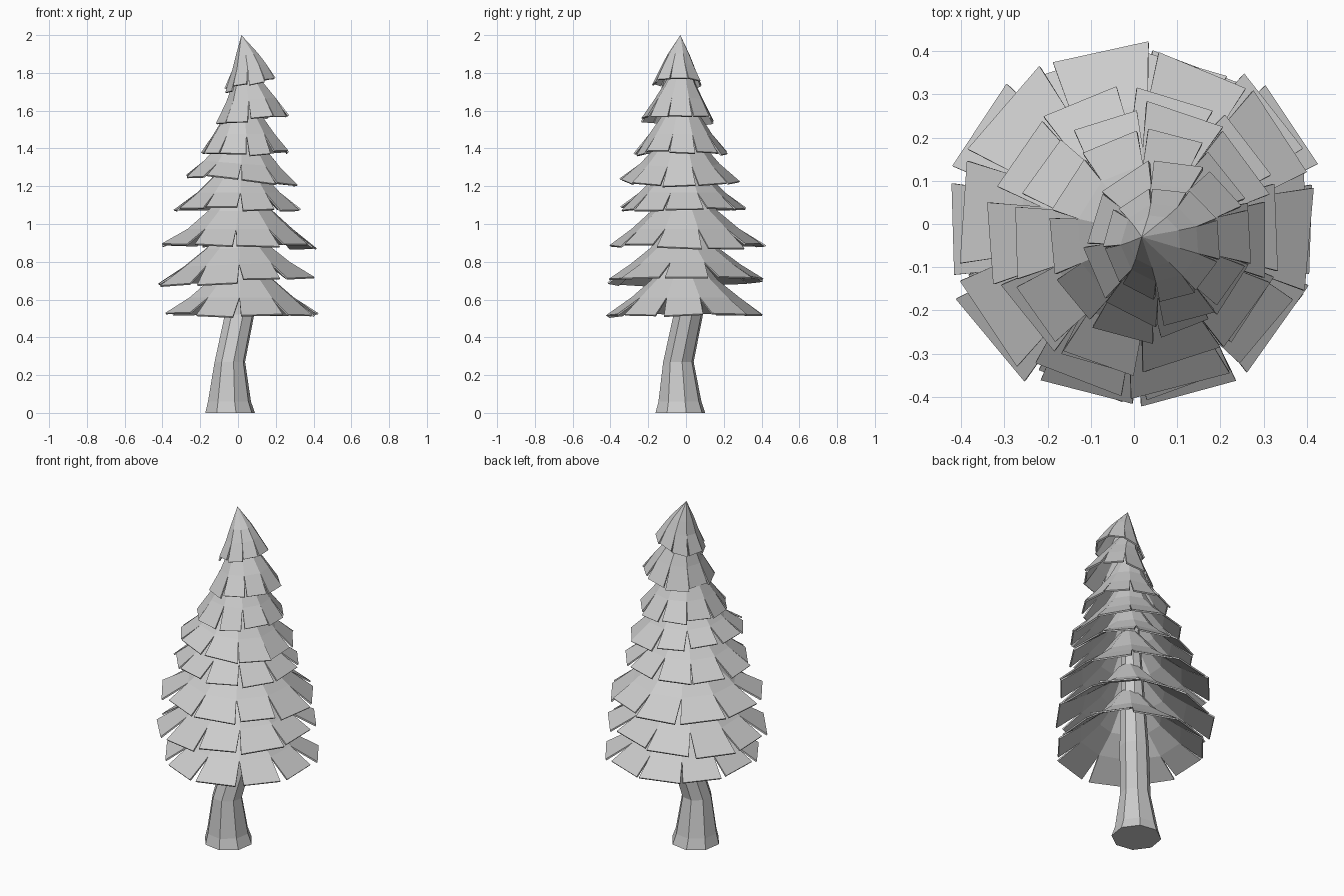
import bpy, bmesh, math, random
from mathutils import Vector

random.seed(4)
cube = bpy.data.objects.get("Cube")
if cube:
    bpy.data.objects.remove(cube)

grey = bpy.data.materials.new("plain grey")
grey.use_nodes = True
grey.diffuse_color = (0.6, 0.6, 0.6, 1)
grey.node_tree.nodes["Principled BSDF"].inputs["Base Color"].default_value = (0.6, 0.6, 0.6, 1)


def finish(bm, name):
    mesh = bpy.data.meshes.new(name)
    bm.to_mesh(mesh)
    bm.free()
    mesh.materials.append(grey)
    obj = bpy.data.objects.new(name, mesh)
    bpy.context.collection.objects.link(obj)
    return obj


def polar(centre, radius, angle, z):
    return Vector((centre[0] + radius * math.cos(angle), centre[1] + radius * math.sin(angle), z))


# Bent eight-sided trunk: x, y, z, radius
def build_trunk():
    bm = bmesh.new()
    rings = []
    for x, y, z, r in [(-0.042, -0.03, 0, 0.135), (-0.045, -0.032, 0.06, 0.117),
                       (-0.043, -0.04, 0.27, 0.083), (0.008, 0.012, 0.52, 0.08),
                       (0.01, 0.0, 0.9, 0.062), (0.015, -0.02, 1.4, 0.045),
                       (0.02, -0.03, 1.9, 0.02)]:
        rings.append([bm.verts.new(polar((x, y), r, math.tau * (i + 0.3) / 8, z)) for i in range(8)])
    for low, high in zip(rings, rings[1:]):
        for i in range(8):
            j = (i + 1) % 8
            bm.faces.new((low[i], low[j], high[j], high[i]))
    bm.faces.new(reversed(rings[0]))
    bm.faces.new(rings[-1])
    finish(bm, "trunk")


# One skirt of foliage: a faceted cone whose hem is cut into separate flaps
def build_tier(name, centre, z, radius, top, top_radius, tilt, count, flare, phase):
    bm = bmesh.new()
    axis = (0.018, -0.02 if top < 1.9 else -0.03)
    step = math.tau / count
    height = top - z
    levels = [(0, top), (0.45 - 0.03 * flare, z + height * (0.6 - 0.06 * flare)),
              (0.68, z + height * (0.35 - 0.08 * flare))]

    rings = []
    for n, (share, level) in enumerate(levels):
        mix = (0, 0.6, 0.85)[n]
        c = [a + (b - a) * mix for a, b in zip(axis, centre)]
        r = max(share * radius, top_radius)
        ring = []
        for i in range(count):
            p = polar(c, r, phase + (i - 0.5) * step, level)
            p.z += tilt * (p.x - c[0]) * mix
            ring.append(bm.verts.new(p))
        rings.append(ring)
    for high, low in zip(rings, rings[1:]):
        for i in range(count):
            j = (i + 1) % count
            bm.faces.new((low[i], low[j], high[j], high[i]))

    # Flaps hang from the last ring, with uneven slits between them
    for i in range(count):
        reach = radius * random.uniform(0.95, 1.04)
        drop = random.uniform(-0.008, 0.012)
        hem = []
        for side in (-1, 1):
            half = step * random.uniform(0.38, 0.5)
            p = polar(centre, reach, phase + i * step + side * half, z + drop)
            p.z += tilt * (p.x - centre[0]) + random.uniform(-0.006, 0.006)
            hem.append(bm.verts.new(p))
        j = (i + 1) % count
        bm.faces.new((hem[0], hem[1], rings[-1][j], rings[-1][i]))

    bmesh.ops.remove_doubles(bm, verts=bm.verts, dist=0.0005)
    obj = finish(bm, name)
    solid = obj.modifiers.new("thickness", "SOLIDIFY")
    solid.thickness = 0.009
    solid.offset = -1


build_trunk()

# centre, hem height, hem radius, top height, top radius, tilt, flaps, flare
tiers = [
    ((0.02, 0.0), 0.52, 0.42, 0.86, 0.06, 0.0, 10, 1),
    ((-0.01, 0.0), 0.70, 0.43, 1.02, 0.06, 0.05, 10, 1),
    ((0.01, 0.0), 0.88, 0.42, 1.23, 0.055, 0.0, 10, 1),
    ((0.0, -0.02), 1.08, 0.335, 1.40, 0.05, 0.0, 10, 1),
    ((0.02, -0.035), 1.23, 0.31, 1.56, 0.045, -0.09, 10, 1),
    ((0.035, -0.03), 1.375, 0.245, 1.72, 0.04, 0.0, 10, 0.7),
    ((0.08, -0.04), 1.55, 0.195, 1.86, 0.03, 0.1, 9, 0),
    ((0.068, -0.045), 1.74, 0.135, 2.0, 0.0, 0.23, 9, 0),
]
for n, (centre, z, r, top, top_r, tilt, count, flare) in enumerate(tiers):
    build_tier(f"foliage_tier_{n + 1}", centre, z, r, top, top_r, tilt, count, flare,
               random.uniform(-0.08, 0.08))
